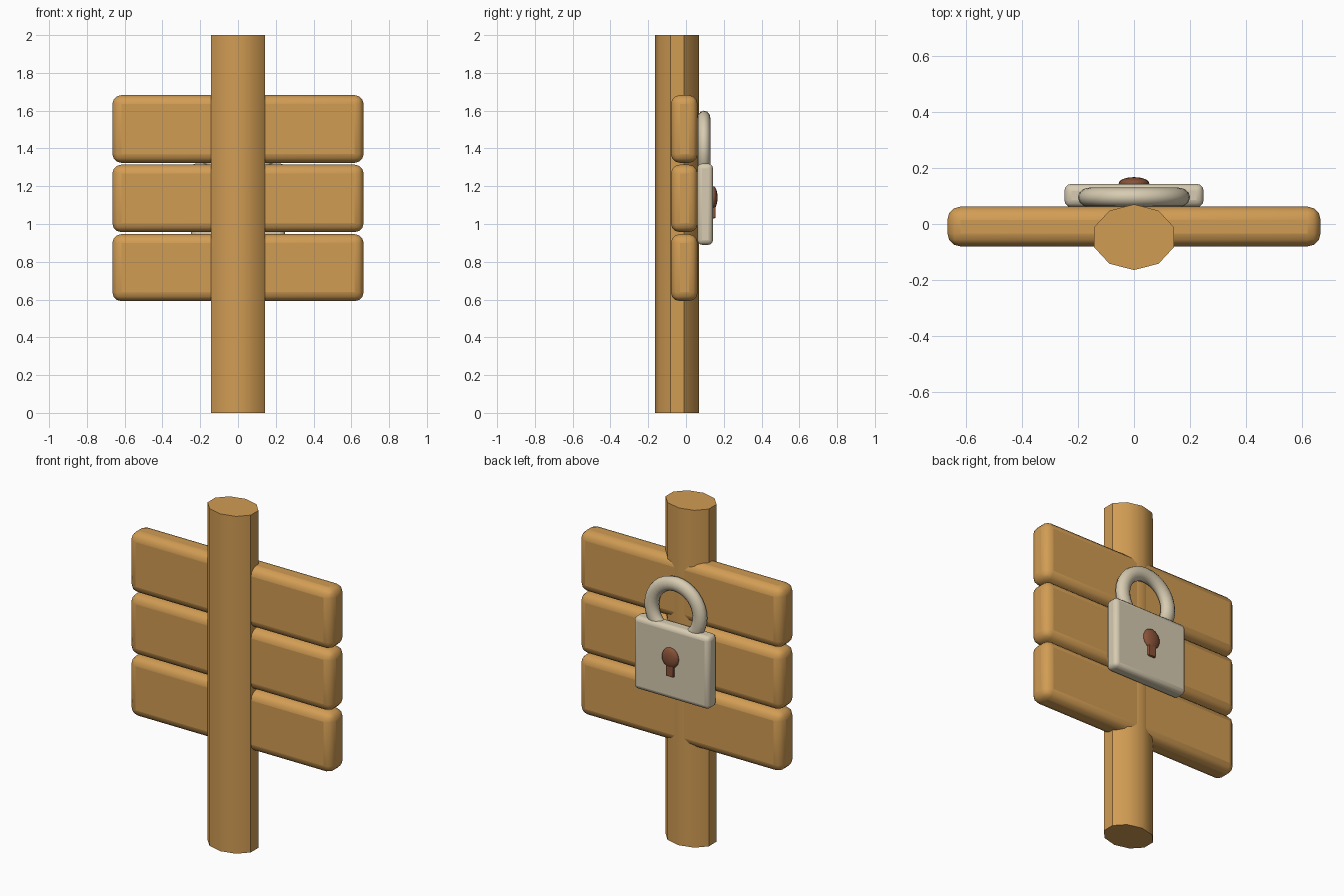
import bpy
import math

default = bpy.data.objects.get("Cube")
if default:
    bpy.data.objects.remove(default, do_unlink=True)


def material(name, rgb):
    mat = bpy.data.materials.new(name)
    mat.use_nodes = True
    colour = (*rgb, 1)
    mat.diffuse_color = colour
    mat.node_tree.nodes["Principled BSDF"].inputs["Base Color"].default_value = colour
    return mat


wood = material("warm wood", (0.64, 0.335, 0.088))
ivory = material("pale ivory metal", (0.68, 0.60, 0.44))
brown = material("dark brown", (0.25, 0.085, 0.04))


def finish(name, mat, scale=(1, 1, 1), angle=40):
    """Name the active object, apply its scale, colour it and smooth it."""
    obj = bpy.context.object
    obj.name = name
    obj.scale = scale
    bpy.ops.object.transform_apply(location=False, rotation=True, scale=True)
    obj.data.materials.append(mat)
    bpy.ops.object.shade_smooth_by_angle(angle=math.radians(angle))
    return obj


def rounded_box(name, mat, x, y, z, bevel, segments=3):
    """Box between (low, high) pairs with rounded edges."""
    spans = (x, y, z)
    bpy.ops.mesh.primitive_cube_add(size=1, location=[(a + b) / 2 for a, b in spans])
    obj = finish(name, mat, [b - a for a, b in spans])
    mod = obj.modifiers.new("rounded edges", "BEVEL")
    mod.width = bevel
    mod.segments = segments
    bpy.ops.object.modifier_apply(modifier=mod.name)
    bpy.ops.object.shade_smooth_by_angle(angle=math.radians(40))
    return obj


# Ten-sided post, slightly flattened front to back
bpy.ops.mesh.primitive_cylinder_add(vertices=10, radius=1, depth=2, location=(0, -0.047, 1))
finish("post", wood, (0.149, 0.117, 1))

# Three stacked planks
for name, low, high in (("lower_plank", 0.592, 0.946),
                        ("middle_plank", 0.957, 1.314),
                        ("upper_plank", 1.324, 1.682)):
    rounded_box(name, wood, (-0.665, 0.665), (-0.08, 0.062), (low, high), 0.047)

# Padlock body and shackle on the back
rounded_box("lock_body", ivory, (-0.248, 0.248), (0.06, 0.143), (0.89, 1.32), 0.025)
bpy.ops.mesh.primitive_torus_add(major_radius=0.158, minor_radius=0.042,
                                 major_segments=32, minor_segments=12,
                                 location=(0, 0.095, 1.4), rotation=(math.pi / 2, 0, 0))
finish("lock_shackle", ivory, (1, 1, 0.83), 60)

# Raised keyhole: a flattened dome above a short stem
bpy.ops.mesh.primitive_uv_sphere_add(segments=16, ring_count=10, radius=1,
                                     location=(0, 0.145, 1.14))
finish("keyhole_dome", brown, (0.055, 0.022, 0.06), 60)
rounded_box("keyhole_stem", brown, (-0.025, 0.025), (0.13, 0.157), (1.03, 1.13), 0.007, 2)
